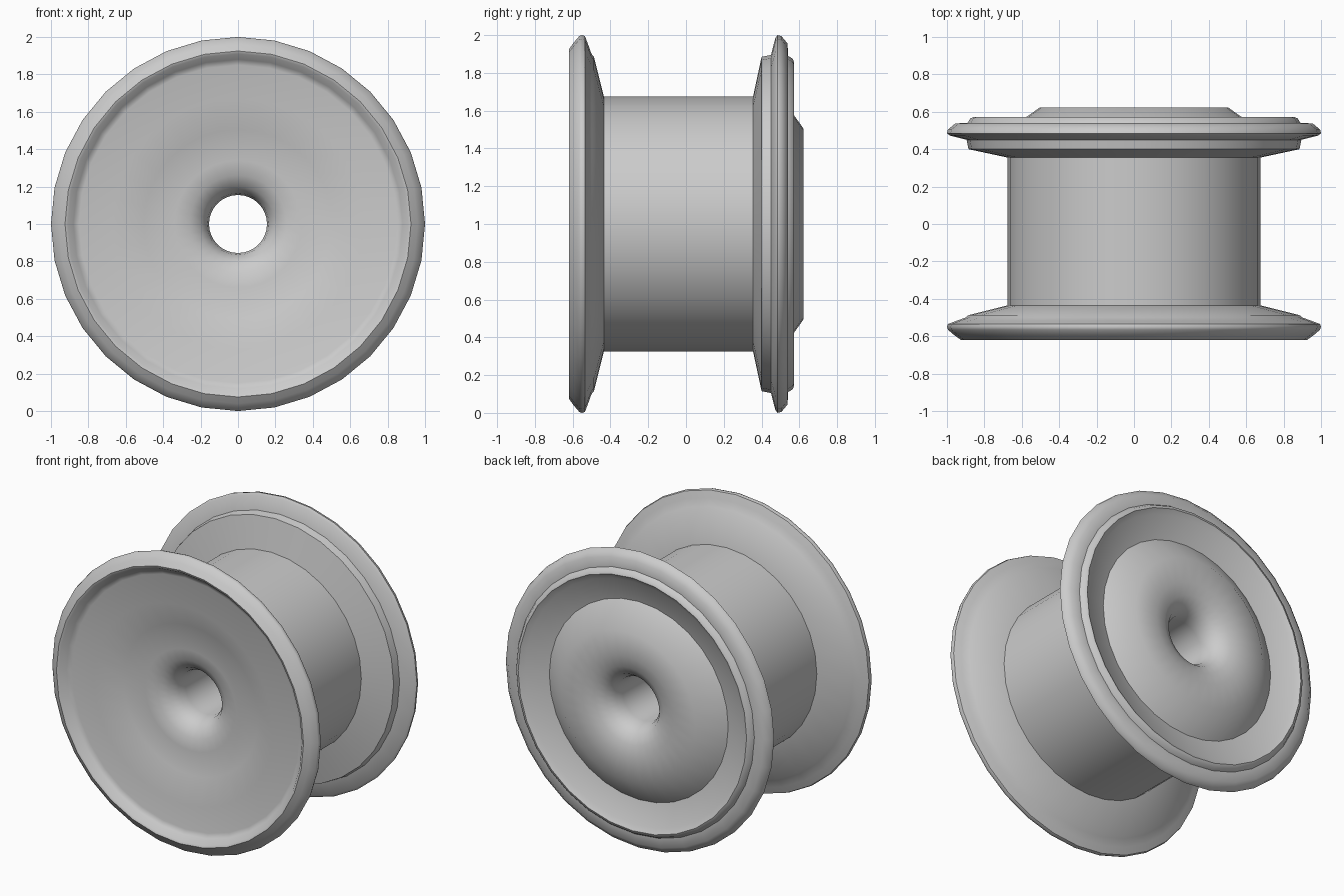
import bpy, bmesh, math

if "Cube" in bpy.data.objects:
    bpy.data.objects.remove(bpy.data.objects["Cube"])

SEGMENTS = 32
AXIS_HEIGHT = 1.0


def lathe(name, profile, closed):
    """Revolve (radius, y) points around the horizontal y axle."""
    bm = bmesh.new()
    rings = []
    for i in range(SEGMENTS):
        a = 2 * math.pi * i / SEGMENTS
        rings.append([bm.verts.new((r * math.sin(a), y, AXIS_HEIGHT + r * math.cos(a)))
                      for r, y in profile])
    n = len(profile)
    for i in range(SEGMENTS):
        a, b = rings[i], rings[(i + 1) % SEGMENTS]
        for j in range(n if closed else n - 1):
            k = (j + 1) % n
            bm.faces.new((a[j], a[k], b[k], b[j]))
    bmesh.ops.recalc_face_normals(bm, faces=bm.faces)
    mesh = bpy.data.meshes.new(name)
    bm.to_mesh(mesh)
    bm.free()
    obj = bpy.data.objects.new(name, mesh)
    bpy.context.collection.objects.link(obj)
    bpy.ops.object.select_all(action='DESELECT')
    obj.select_set(True)
    bpy.context.view_layer.objects.active = obj
    bpy.ops.object.shade_smooth_by_angle(angle=math.radians(50))
    return obj


# Front dish: rounded bore, recessed hub, raised ring, then rim groove
front_dish = [
    (0.155, -0.34), (0.165, -0.40), (0.20, -0.455), (0.26, -0.49), (0.34, -0.505),
    (0.505, -0.505), (0.67, -0.585), (0.85, -0.56), (0.88, -0.575), (0.91, -0.615),
]
# Front flange with its rolled outer edge
front_flange = [
    (0.925, -0.62), (0.96, -0.595), (0.995, -0.565), (1.0, -0.55),
    (0.995, -0.535), (0.95, -0.518), (0.90, -0.50), (0.885, -0.487),
]
# Drum between the flanges
drum = [(0.675, -0.435), (0.675, 0.355)]
# Rear flange, stepped on both sides
rear_flange = [
    (0.885, 0.40), (0.895, 0.45), (0.985, 0.473), (1.0, 0.485), (0.995, 0.505),
    (0.955, 0.538), (0.89, 0.54), (0.875, 0.565), (0.855, 0.573),
]
# Rear dish: shallow valley, protruding hub and rounded bore
rear_dish = [
    (0.82, 0.55), (0.67, 0.505), (0.505, 0.622), (0.34, 0.622),
    (0.26, 0.605), (0.20, 0.57), (0.165, 0.515), (0.155, 0.455),
]

lathe("wheel_rim", front_dish + front_flange + drum + rear_flange + rear_dish, True)
